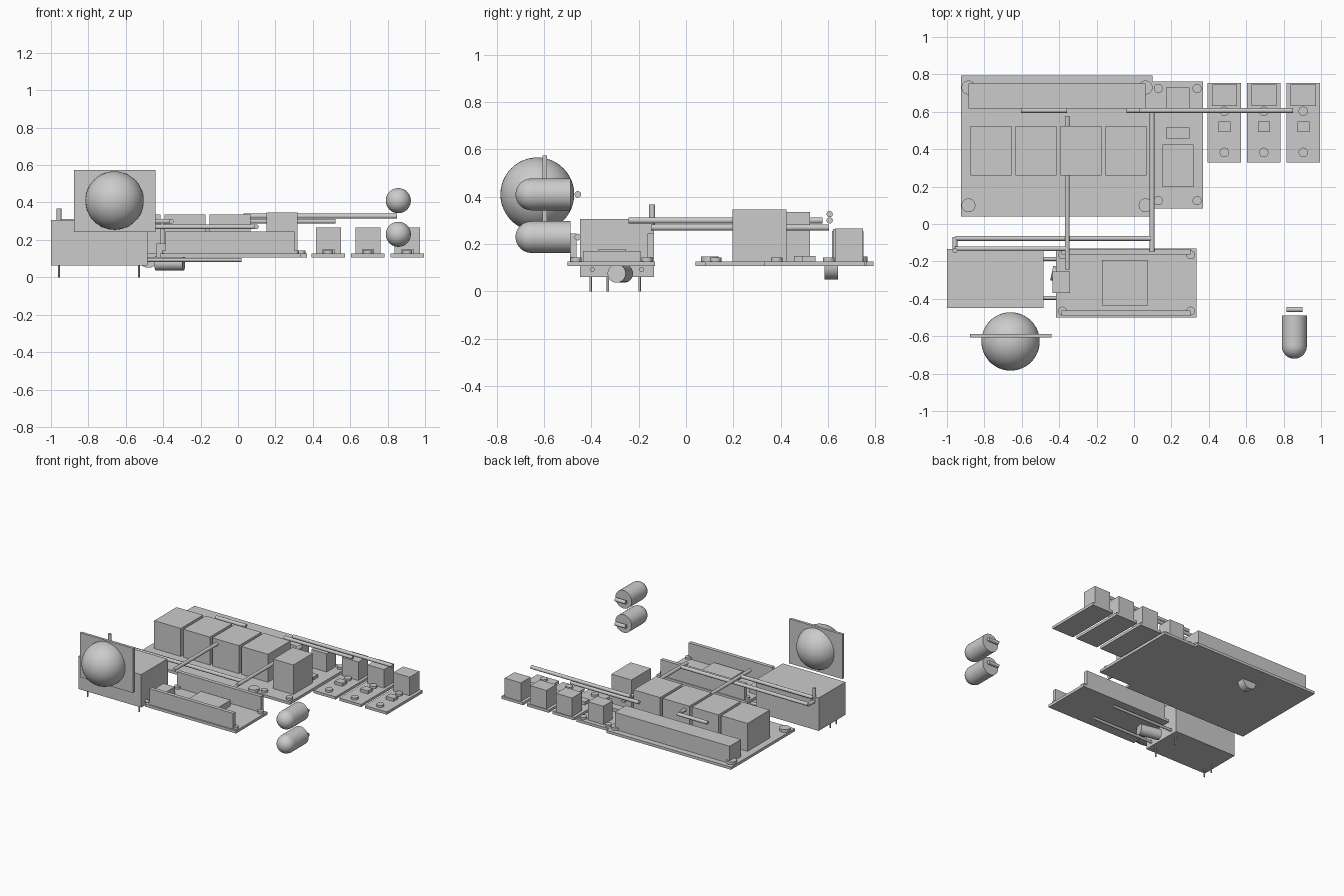
import bpy, bmesh, math
from mathutils import Vector

if "Cube" in bpy.data.objects:
    bpy.data.objects.remove(bpy.data.objects["Cube"], do_unlink=True)

grey = bpy.data.materials.new("plain_grey")
grey.use_nodes = True
COLOUR = (0.6, 0.6, 0.6, 1)
grey.diffuse_color = COLOUR
grey.node_tree.nodes["Principled BSDF"].inputs["Base Color"].default_value = COLOUR


def finish(name, bm, smooth=False):
    mesh = bpy.data.meshes.new(name)
    bmesh.ops.recalc_face_normals(bm, faces=bm.faces[:])
    bm.to_mesh(mesh)
    bm.free()
    mesh.materials.append(grey)
    ob = bpy.data.objects.new(name, mesh)
    bpy.context.collection.objects.link(ob)
    if smooth:
        bpy.ops.object.select_all(action='DESELECT')
        ob.select_set(True)
        bpy.context.view_layer.objects.active = ob
        bpy.ops.object.shade_smooth_by_angle(angle=math.radians(40))
    return ob


def box(name, xs, ys, zs):
    """Box given by its low and high limit on each axis."""
    bm = bmesh.new()
    bmesh.ops.create_cube(bm, size=1)
    for v in bm.verts:
        v.co = [lim[0] if c < 0 else lim[1] for c, lim in zip(v.co, (xs, ys, zs))]
    return finish(name, bm)


def rod(name, start, end, r, sides=32):
    """Cylinder between two points."""
    a, b = Vector(start), Vector(end)
    bm = bmesh.new()
    bmesh.ops.create_cone(bm, cap_ends=True, segments=sides, radius1=r, radius2=r,
                          depth=(b - a).length)
    ob = finish(name, bm, True)
    ob.rotation_mode = 'QUATERNION'
    ob.rotation_quaternion = (b - a).to_track_quat('Z', 'Y')
    ob.location = (a + b) / 2
    return ob


def screws(name, xs, ys, r, top):
    for x in xs:
        for y in ys:
            rod(name, (x, y, TOP - 0.01), (x, y, top), r)


def ball(bm, r):
    bmesh.ops.create_uvsphere(bm, u_segments=48, v_segments=24, radius=r)


BASE, TOP = 0.107, 0.127      # underside and upper side of every circuit board

# Switch board with four tall blocks and a terminal strip
box("switch_board", (-0.926, 0.10), (0.04, 0.793), (BASE, TOP))
for i in range(4):
    x = -0.873 + i * 0.24
    box("switch_block", (x, x + 0.219), (0.26, 0.523), (TOP, 0.335))
box("terminal_strip", (-0.885, 0.062), (0.617, 0.75), (TOP, 0.255))
screws("switch_screw", (-0.885, 0.062), (0.10, 0.73), 0.037, 0.147)

# Half disc under the switch board
bm = bmesh.new()
arc = [math.pi * (1 + i / 20) for i in range(21)]
face = bm.faces.new([bm.verts.new((-0.48 + 0.056 * math.cos(t), 0.586, BASE + 0.056 * math.sin(t)))
                     for t in arc])
side = bmesh.ops.extrude_face_region(bm, geom=[face])
bmesh.ops.translate(bm, vec=(0, 0.057, 0),
                    verts=[g for g in side["geom"] if isinstance(g, bmesh.types.BMVert)])
finish("half_disc", bm, True)

# Power board
box("power_board", (0.095, 0.37), (0.083, 0.762), (BASE, TOP))
box("power_block", (0.152, 0.318), (0.197, 0.425), (TOP, 0.347))
box("power_chip", (0.17, 0.297), (0.457, 0.517), (TOP, 0.15))
box("power_terminal", (0.17, 0.297), (0.62, 0.73), (TOP, 0.263))
screws("power_screw", (0.13, 0.337), (0.125, 0.725), 0.024, 0.143)

# Three small sensor boards
for i in range(3):
    x = 0.483 + i * 0.211
    box("sensor_board", (x - 0.09, x + 0.09), (0.33, 0.753), (BASE, TOP))
    box("sensor_block", (x - 0.067, x + 0.067), (0.632, 0.747), (TOP, 0.265))
    box("sensor_chip", (x - 0.032, x + 0.032), (0.493, 0.547), (TOP, 0.15))
    screws("sensor_screw", (x,), (0.383, 0.603), 0.025, 0.143)

# Controller board with two long headers
box("controller_board", (-0.418, 0.334), (-0.5, -0.13), (BASE, TOP))
for y in (-0.149, -0.477):
    box("pin_header", (-0.387, 0.303), (y - 0.014, y + 0.014), (TOP, 0.245))
box("controller_chip", (-0.17, 0.075), (-0.435, -0.193), (TOP, 0.17))
box("cable_socket", (-0.437, -0.343), (-0.37, -0.253), (BASE, 0.18))
screws("controller_screw", (-0.383, 0.303), (-0.465, -0.165), 0.023, 0.143)

# Power supply with prongs underneath
box("supply_case", (-1.0, -0.484), (-0.448, -0.135), (0.062, 0.307))
for x, y in ((-0.957, -0.403), (-0.957, -0.33), (-0.53, -0.403), (-0.53, -0.196)):
    rod("supply_prong", (x, y, 0), (x, y, 0.08), 0.005, 12)

# Cables under the controller, and its barrel plug
for y in (-0.395, -0.187):
    rod("lower_cable", (-0.52, y, 0.093), (0.02, y, 0.093), 0.01)
rod("barrel_plug", (-0.44, -0.262, 0.076), (-0.29, -0.293, 0.076), 0.039)

# Upper cables at two levels
HIGH, LOW = 0.3, 0.27
for start, end in (
    ((-0.605, 0.607, HIGH), (-0.357, 0.607, HIGH)),
    ((-0.04, 0.607, HIGH), (0.522, 0.607, HIGH)),
    ((0.03, 0.607, 0.327), (0.85, 0.607, 0.327)),
    ((-0.357, 0.577, HIGH), (-0.357, -0.243, HIGH)),
    ((0.097, 0.603, LOW), (0.097, -0.148, LOW)),
    ((-0.955, -0.077, LOW), (0.097, -0.077, LOW)),
    ((-0.957, -0.132, HIGH), (-0.357, -0.132, HIGH)),
    ((-0.957, -0.07, LOW), (-0.957, -0.14, LOW)),
    ((-0.957, -0.143, LOW), (-0.957, -0.143, 0.368)),
):
    rod("upper_cable", start, end, 0.013, 24)

# Round button through a square plate
box("button_plate", (-0.878, -0.44), (-0.607, -0.587), (0.243, 0.575))
bm = bmesh.new()
ball(bm, 0.156)
button = finish("button_ball", bm, True)
button.location = (-0.66, -0.628, 0.41)

# Two round-nosed capsules, each with a short cross bar behind
for z in (0.23, 0.41):
    bm = bmesh.new()
    ball(bm, 0.067)
    bmesh.ops.bisect_plane(bm, geom=bm.verts[:] + bm.edges[:] + bm.faces[:],
                           plane_co=(0, 0, 0), plane_no=(0, 0, 1), clear_inner=True)
    rim = [e for e in bm.edges if e.is_boundary]
    tube = bmesh.ops.extrude_edge_only(bm, edges=rim)["geom"]
    bmesh.ops.translate(bm, vec=(0, 0, -0.165),
                        verts=[g for g in tube if isinstance(g, bmesh.types.BMVert)])
    bmesh.ops.holes_fill(bm, edges=[e for e in bm.edges if e.is_boundary])
    capsule = finish("capsule", bm, True)
    capsule.rotation_euler.x = math.pi / 2
    capsule.location = (0.857, -0.653, z)
    rod("capsule_bar", (0.815, -0.457, z), (0.9, -0.457, z), 0.014, 24)
